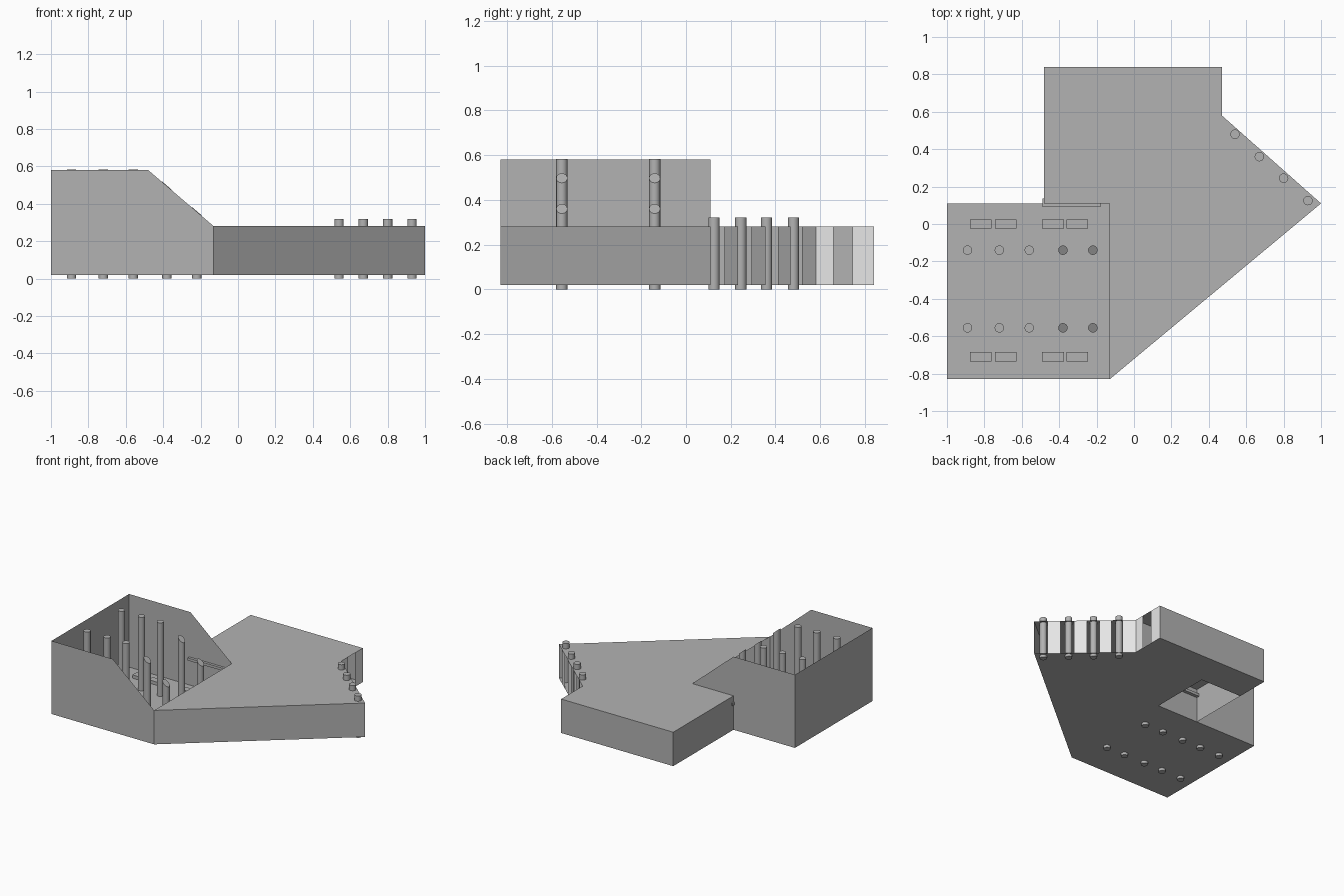
import bpy, bmesh
from mathutils import Vector

if "Cube" in bpy.data.objects:
    bpy.data.objects.remove(bpy.data.objects["Cube"])

LOW, DECK, TOP = 0.02, 0.28, 0.58


def material(name, v):
    m = bpy.data.materials.new(name)
    m.diffuse_color = (v, v, v, 1)
    m.use_nodes = True
    m.node_tree.nodes["Principled BSDF"].inputs["Base Color"].default_value = m.diffuse_color
    return m


GREY = material("mid grey", 0.45)
LIGHT = material("light grey", 0.85)


def finish(name, bm, mat):
    me = bpy.data.meshes.new(name)
    bm.to_mesh(me)
    bm.free()
    me.materials.append(mat)
    ob = bpy.data.objects.new(name, me)
    bpy.context.collection.objects.link(ob)
    return ob


def sheets(name, polys, mat=GREY):
    """Thin flat panels, one face for each outline."""
    bm = bmesh.new()
    for p in polys:
        bm.faces.new([bm.verts.new(c) for c in p])
    bmesh.ops.remove_doubles(bm, verts=bm.verts, dist=1e-4)
    return finish(name, bm, mat)


def wall(a, b, z0=LOW, z1=DECK):
    return [(*a, z0), (*b, z0), (*b, z1), (*a, z1)]


def block(name, x0, x1, y0, y1, z0, z1):
    bm = bmesh.new()
    bmesh.ops.create_cube(bm, size=1)
    for v in bm.verts:
        v.co = ((x0 + x1) / 2 + v.co.x * (x1 - x0),
                (y0 + y1) / 2 + v.co.y * (y1 - y0),
                (z0 + z1) / 2 + v.co.z * (z1 - z0))
    return finish(name, bm, GREY)


def slope(x):
    """Height of the hall's sloping roof line."""
    return TOP if x < -0.48 else TOP - (x + 0.48) * 0.3 / 0.35


def column(name, x, y, top):
    bm = bmesh.new()
    bmesh.ops.create_cone(bm, cap_ends=True, segments=20, radius1=0.025,
                          radius2=0.025, depth=1)
    for v in bm.verts:
        up = v.co.z > 0
        v.co.x += x
        v.co.y += y
        v.co.z = top(v.co.x) if up else 0
    for f in bm.faces:
        f.smooth = len(f.verts) == 4
    for e in bm.edges:
        e.smooth = all(f.smooth for f in e.link_faces)
    return finish(name, bm, GREY)


# floors and decks; the floor leaves the area beside the hall open
main = [(-0.13, -0.83), (1, 0.11), (0.47, 0.58), (-0.13, 0.58)]
strip = [(-0.48, 0.58), (0.47, 0.58), (0.47, 0.84), (-0.48, 0.84)]
link = [(-0.48, 0.11), (-0.13, 0.11), (-0.13, 0.58), (-0.48, 0.58)]
hall = [(-1, -0.83), (-0.13, -0.83), (-0.13, 0.11), (-1, 0.11)]


def at(poly, z):
    return [(x, y, z) for x, y in poly]


sheets("floor", [at(p[::-1], LOW) for p in (main, strip, hall)])
sheets("deck", [at(p, DECK) for p in (main, strip, link)])

# tall open hall with sloping side walls
profile = [(-1, LOW), (-0.13, LOW), (-0.13, DECK), (-0.48, TOP), (-1, TOP)]
sheets("hall_walls", [
    [(x, -0.83, z) for x, z in profile],
    [(x, 0.11, z) for x, z in reversed(profile)],
    wall((-1, 0.11), (-1, -0.83), LOW, TOP)])

# low wing walls and inner partition
sheets("wing_walls", [
    wall((-0.13, -0.83), (1, 0.11)),
    wall((0.47, 0.84), (-0.48, 0.84)),
    wall((-0.48, 0.84), (-0.48, 0.58)),
    wall((-0.48, 0.58), (-0.48, 0.11))])
sheets("inner_partition", [wall((-0.48, 0.58), (0.47, 0.58))])

# light wall piers with full-height openings between them
A, B = Vector((0.47, 0.58)), Vector((1, 0.11))
piers = [wall(A.lerp(B, t1), A.lerp(B, t0))
         for t0, t1 in ((0, 0.13), (0.24, 0.36), (0.48, 0.61), (0.74, 0.87))]
piers += [wall((0.47, 0.58), (0.47, 0.66)), wall((0.47, 0.745), (0.47, 0.84))]
sheets("wall_piers", piers, LIGHT)

# porch columns along the slanted side
for i, (x, y) in enumerate([(0.54, 0.48), (0.67, 0.36), (0.80, 0.245), (0.93, 0.125)]):
    column(f"porch_column_{i}", x, y, lambda px: 0.32)

# hall columns, cut along the slope
for y in (-0.14, -0.555):
    for x in (-0.89, -0.72, -0.56, -0.38, -0.22):
        column(f"hall_column_{x}_{y}", x, y, lambda px: slope(px) + 0.003)

# low floor plinths in two rows
for y in (0.0, -0.71):
    for x in (-0.82, -0.685, -0.433, -0.303):
        block(f"plinth_{x}_{y}", x - 0.058, x + 0.058, y - 0.025, y + 0.025, LOW, 0.045)

# rail through the rear hall wall
block("rear_rail", -0.49, -0.18, 0.09, 0.135, 0.215, 0.235)
